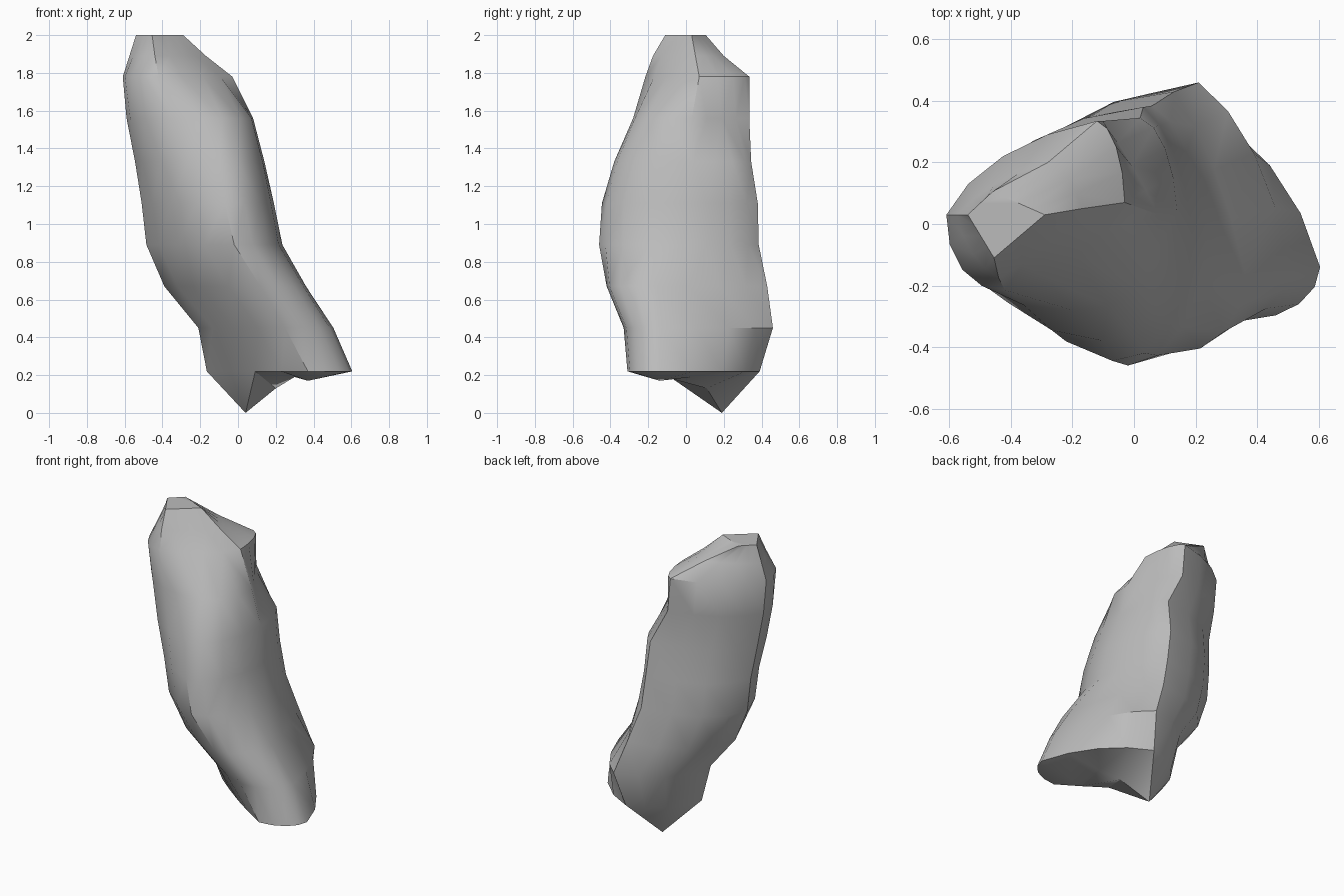
import bpy
import bmesh
import math
from mathutils import Vector

STEPS = 4  # segments per quarter of a cross-section

# Start without the default object
default = bpy.data.objects.get("Cube")
if default:
    bpy.data.objects.remove(default, do_unlink=True)


def make_material(name, value):
    material = bpy.data.materials.new(name)
    material.use_nodes = True
    colour = (value, value, value, 1)
    material.diffuse_color = colour
    material.node_tree.nodes["Principled BSDF"].inputs["Base Color"].default_value = colour
    return material


def quarter(start, end, bulge, corner_from_start):
    """Points from start towards end: 1 is an elliptic arc, 0 straight, above 1 boxier."""
    start, end = Vector(start), Vector(end)
    if corner_from_start:
        corner = Vector((start.x, end.y))
    else:
        corner = Vector((end.x, start.y))
    points = []
    for step in range(STEPS):
        angle = step / STEPS * math.pi / 2
        arc = corner + (start - corner) * (1 - math.sin(angle)) + (end - corner) * (1 - math.cos(angle))
        chord = start.lerp(end, step / STEPS)
        points.append(chord.lerp(arc, bulge))
    return points


def section(bm, height, left, front, right, back, bulges):
    """One horizontal slice through its four outermost points."""
    corners = [left, front, right, back]
    ring = []
    for index, bulge in enumerate(bulges):
        following = corners[(index + 1) % len(corners)]
        ring += quarter(corners[index], following, bulge, index % 2 == 0)
    return [bm.verts.new((point.x, point.y, height)) for point in ring]


# Slices from the ground up: height, -x point, -y point, +x point, +y point, bulges
slices = [
    (.22, (-.165, .07), (.37, -.31), (.605, -.14), (.17, .39), (.1, 1, .6, .8)),
    (.45, (-.21, .04), (.25, -.33), (.505, -.14), (.21, .46), (.5, 1, .55, .95)),
    (.67, (-.39, .04), (.12, -.42), (.36, -.16), (.13, .43), (.65, 1.1, .35, .95)),
    (.89, (-.485, .05), (-.02, -.46), (.235, -.03), (.06, .385), (.65, 1, .7, .85)),
    (1.11, (-.51, .05), (-.07, -.445), (.19, -.02), (.03, .38), (.7, 1.1, .6, .8)),
    (1.33, (-.545, .03), (-.1, -.38), (.14, .04), (.02, .345), (.95, 1.2, .85, .7)),
    (1.56, (-.59, .03), (-.2, -.28), (.08, .03), (-.1, .335), (1.15, 1.25, .1, .6)),
    (1.78, (-.61, .03), (-.42, -.215), (-.03, .07), (-.12, .335), (1.1, .5, .9, .6)),
    (1.89, (-.575, .03), (-.44, -.175), (-.17, .05), (-.28, .2), (.6, .3, .6, .4)),
    (2, (-.54, .03), (-.455, -.11), (-.29, .03), (-.46, .105), (0, 0, 0, 0)),
]

bm = bmesh.new()
rings = [section(bm, *entry) for entry in slices]
count = len(rings[0])

# Skin between neighbouring slices, and the flat top
for lower, upper in zip(rings, rings[1:]):
    for i in range(count):
        j = (i + 1) % count
        bm.faces.new((lower[i], lower[j], upper[j], upper[i]))
bm.faces.new(rings[-1])

# Underside: a pointed foot, its shoulder, a raised saddle and a shallow lobe
spots = [(.04, .19, 0), (.2, .11, .13), (.3, .03, .19), (.37, -.14, .17)]
feet = [bm.verts.new(spot) for spot in spots]


def nearest_foot(vert):
    return min(range(len(feet)), key=lambda k: (feet[k].co.xy - vert.co.xy).length)


base = rings[0]
for i in range(count):
    here, there = base[i], base[(i + 1) % count]
    a, b = nearest_foot(here), nearest_foot(there)
    bm.faces.new((there, here, feet[a]))
    while a != b:
        following = a + (1 if b > a else -1)
        bm.faces.new((there, feet[a], feet[following]))
        a = following

bmesh.ops.triangulate(bm, faces=[face for face in bm.faces if len(face.verts) == 4])
bmesh.ops.recalc_face_normals(bm, faces=bm.faces)

# Leaning boulder
mesh = bpy.data.meshes.new("leaning_rock")
bm.to_mesh(mesh)
bm.free()
mesh.materials.append(make_material("stone grey", .5))
rock = bpy.data.objects.new("leaning_rock", mesh)
bpy.context.collection.objects.link(rock)

bpy.ops.object.select_all(action="DESELECT")
rock.select_set(True)
bpy.context.view_layer.objects.active = rock
bpy.ops.object.shade_smooth_by_angle(angle=math.radians(35))
